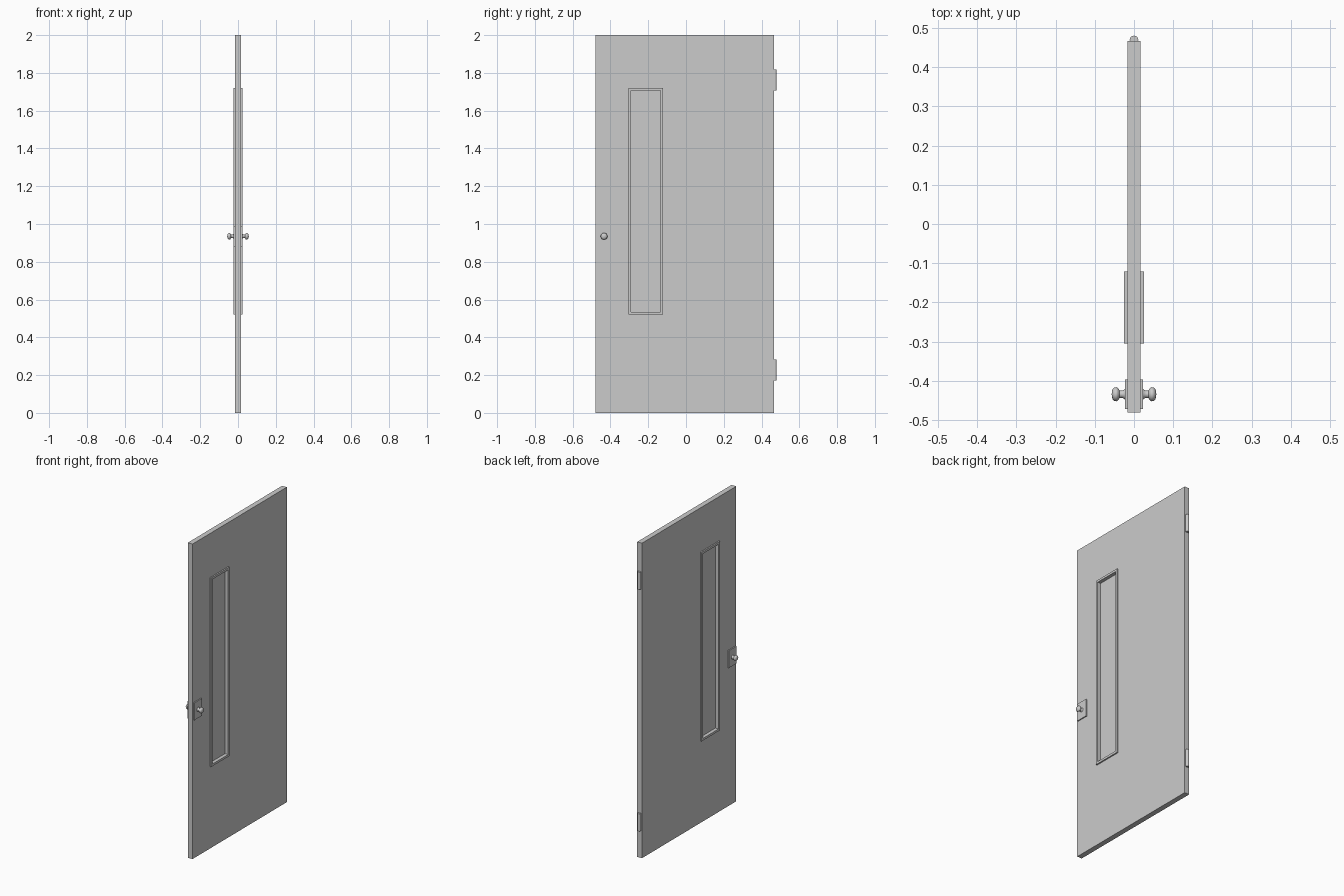
import bpy, bmesh, math
from mathutils import Matrix

cube = bpy.data.objects.get("Cube")
if cube:
    bpy.data.objects.remove(cube, do_unlink=True)

grey = bpy.data.materials.new("plain_grey")
grey.use_nodes = True
COLOUR = (0.6, 0.6, 0.6, 1)
grey.diffuse_color = COLOUR
grey.node_tree.nodes["Principled BSDF"].inputs["Base Color"].default_value = COLOUR


def add_object(name, bm):
    bmesh.ops.recalc_face_normals(bm, faces=bm.faces)
    mesh = bpy.data.meshes.new(name)
    bm.to_mesh(mesh)
    bm.free()
    mesh.materials.append(grey)
    obj = bpy.data.objects.new(name, mesh)
    bpy.context.collection.objects.link(obj)
    return obj


def box(name, half_x, y0, y1, z0, z1):
    """Box centred on x = 0."""
    bm = bmesh.new()
    place = Matrix.Translation((0, (y0 + y1) / 2, (z0 + z1) / 2))
    size = Matrix.Diagonal((2 * half_x, y1 - y0, z1 - z0, 1))
    bmesh.ops.create_cube(bm, size=1, matrix=place @ size)
    return add_object(name, bm)


def cut(obj, cutter):
    mod = obj.modifiers.new("opening", "BOOLEAN")
    mod.operation = "DIFFERENCE"
    mod.solver = "EXACT"
    mod.object = cutter
    cutter.hide_render = True
    cutter.hide_set(True)
    cutter.display_type = "WIRE"


def smooth(obj):
    bpy.ops.object.select_all(action="DESELECT")
    obj.select_set(True)
    bpy.context.view_layer.objects.active = obj
    bpy.ops.object.shade_smooth_by_angle(angle=math.radians(40))


# Door slab and window surround, each with its opening
WIN = (-0.305, -0.121, 0.52, 1.72)
RIM = 0.014
INNER = (WIN[0] + RIM, WIN[1] - RIM, WIN[2] + RIM, WIN[3] - RIM)
slab = box("door_slab", 0.0165, -0.48, 0.466, 0, 2)
surround = box("window_surround", 0.025, *WIN)
slab_cutter = box("slab_cutter", 0.1, *WIN)
pane_cutter = box("surround_cutter", 0.1, *INNER)
cut(slab, slab_cutter)
cut(surround, pane_cutter)
box("window_pane", 0.003, *INNER)

# Lock plate through the slab, showing on both faces
KNOB_Y, KNOB_Z = -0.434, 0.935
box("lock_plate", 0.0235, KNOB_Y - 0.038, KNOB_Y + 0.038, 0.88, 0.99)

# Turned knobs: (radius, distance from the slab centre)
PROFILE = [(0.014, 0.022), (0.011, 0.026), (0.009, 0.032), (0.010, 0.037),
           (0.016, 0.041), (0.018, 0.045), (0.017, 0.050), (0.012, 0.055), (0, 0.057)]
for side, name in ((1, "left_knob"), (-1, "right_knob")):
    bm = bmesh.new()
    verts = [bm.verts.new((side * x, r, 0)) for r, x in PROFILE]
    edges = [bm.edges.new(pair) for pair in zip(verts, verts[1:])]
    bmesh.ops.spin(bm, geom=verts + edges, cent=(0, 0, 0), axis=(1, 0, 0),
                   angle=math.tau, steps=24)
    bmesh.ops.remove_doubles(bm, verts=bm.verts, dist=0.0001)
    bmesh.ops.translate(bm, verts=bm.verts, vec=(0, KNOB_Y, KNOB_Z))
    smooth(add_object(name, bm))

# Hinge barrels on the back edge
for name, z in (("lower_hinge", 0.228), ("upper_hinge", 1.762)):
    bm = bmesh.new()
    bmesh.ops.create_cone(bm, cap_ends=True, segments=20, radius1=0.011, radius2=0.011,
                          depth=0.111, matrix=Matrix.Translation((0, 0.469, z)))
    smooth(add_object(name, bm))
